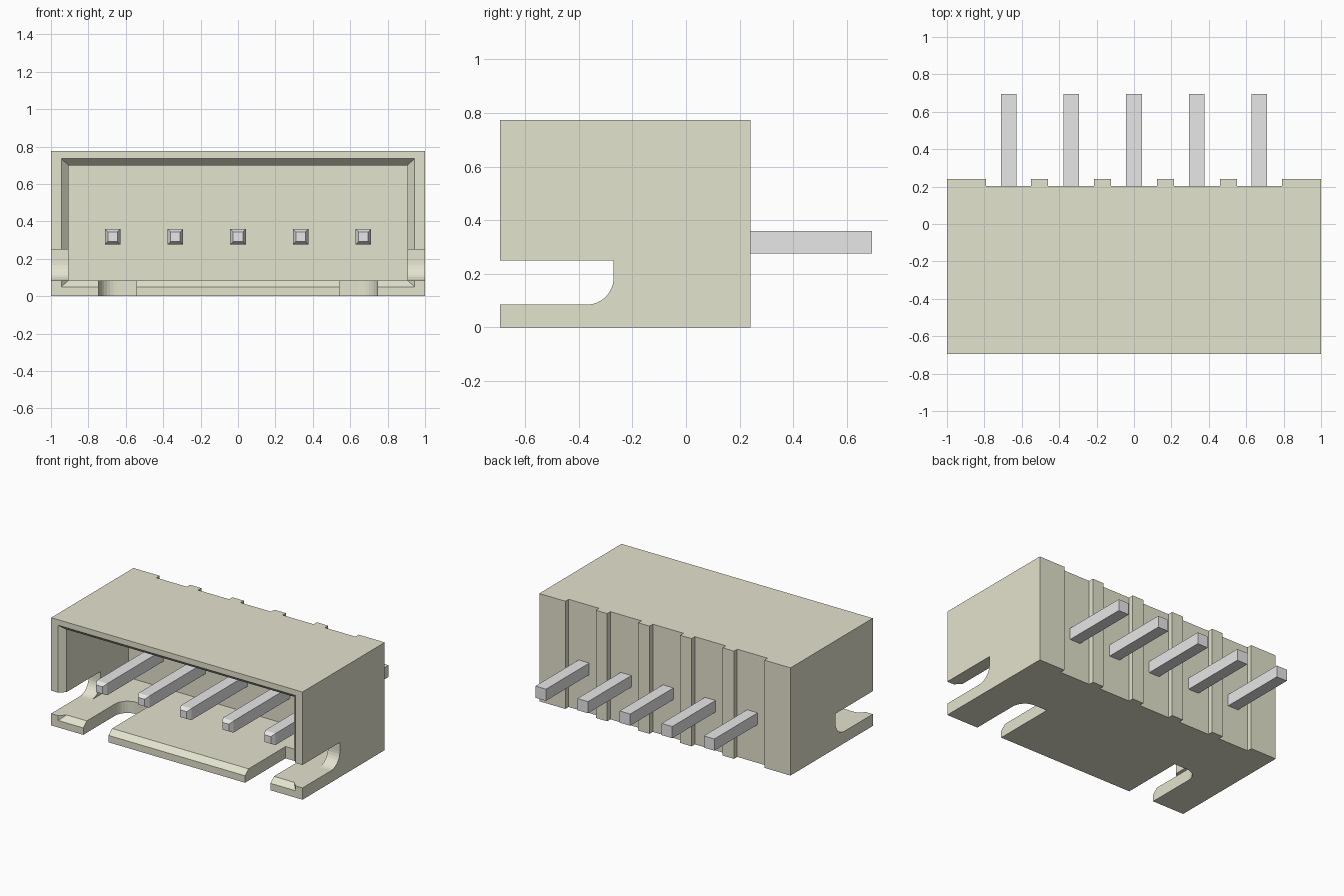
import bpy, bmesh, math
from mathutils import Matrix

if "Cube" in bpy.data.objects:
    bpy.data.objects.remove(bpy.data.objects["Cube"], do_unlink=True)

FRONT, BACK, HEIGHT = -0.695, 0.24, 0.775


def material(name, rgb):
    mat = bpy.data.materials.new(name)
    mat.use_nodes = True
    mat.diffuse_color = (*rgb, 1)
    mat.node_tree.nodes["Principled BSDF"].inputs["Base Color"].default_value = (*rgb, 1)
    return mat


beige = material("beige plastic", (0.775, 0.77, 0.62))
silver = material("silver metal", (0.8, 0.8, 0.8))


def finish(name, bm, mat):
    bmesh.ops.recalc_face_normals(bm, faces=bm.faces)
    mesh = bpy.data.meshes.new(name)
    bm.to_mesh(mesh)
    bm.free()
    mesh.materials.append(mat)
    obj = bpy.data.objects.new(name, mesh)
    bpy.context.collection.objects.link(obj)
    return obj


def loft(name, rings, mat):
    """Closed solid through matching rings of points."""
    bm = bmesh.new()
    loops = [[bm.verts.new(p) for p in ring] for ring in rings]
    n = len(loops[0])
    for a, b in zip(loops, loops[1:]):
        for i in range(n):
            j = (i + 1) % n
            bm.faces.new((a[i], a[j], b[j], b[i]))
    bm.faces.new(loops[0])
    bm.faces.new(loops[-1])
    return finish(name, bm, mat)


def rect(x0, x1, z0, z1, y):
    return [(x0, y, z0), (x1, y, z0), (x1, y, z1), (x0, y, z1)]


def box(name, x, y, z, mat):
    return loft(name, [rect(*x, *z, y[0]), rect(*x, *z, y[1])], mat)


def slot_profile(start, end, plain, rounded, r=0.1, steps=8):
    """Slot outline (depth, across) with one rounded corner at its closed end."""
    s = 1 if plain > rounded else -1
    pts = [(start, plain), (end, plain)]
    for i in range(steps + 1):
        a = math.pi / 2 * i / steps
        pts.append((end - r + r * math.cos(a), rounded + s * r * (1 - math.sin(a))))
    return pts + [(start, rounded)]


# Housing block
housing = box("housing", (-1, 1), (FRONT, BACK), (0, HEIGHT), beige)
cutters = []

# Cavity with a bevelled mouth
e = 0.02
cutters.append(loft("cavity_cutter", [
    rect(-0.945 - e, 0.945 + e, 0.05 - e * 0.875, 0.735 + e * 0.875, FRONT - e),
    rect(-0.905, 0.905, 0.085, 0.70, FRONT + 0.04),
    rect(-0.905, 0.905, 0.085, 0.70, 0.05)], beige))

for s in (-1, 1):
    # Side slots and floor notches
    side = slot_profile(-0.8, -0.27, 0.25, 0.085)
    cutters.append(loft("side_slot_cutter",
                        [[(s * x, y, z) for y, z in side] for x in (0.85, 1.1)], beige))
    floor = slot_profile(-0.8, -0.235, 0.543, 0.745)
    cutters.append(loft("floor_notch_cutter",
                        [[(s * x, y, z) for y, x in floor] for z in (-0.1, 0.2)], beige))

# Shallow grooves between the ribs on the back
for x0, x1 in ((-0.792, -0.55), (-0.46, -0.213), (-0.122, 0.122), (0.213, 0.46), (0.55, 0.792)):
    cutters.append(box("groove_cutter", (x0, x1), (0.203, 0.4), (-0.1, 1), beige))

for c in cutters:
    mod = housing.modifiers.new("cut", "BOOLEAN")
    mod.operation = "DIFFERENCE"
    mod.solver = "EXACT"
    mod.object = c

# Bake the cuts and drop the cutters
bpy.context.view_layer.update()
result = bpy.data.meshes.new_from_object(
    housing.evaluated_get(bpy.context.evaluated_depsgraph_get()))
housing.modifiers.clear()
housing.data = result
for c in cutters:
    bpy.data.objects.remove(c, do_unlink=True)

# Contact pins with tapered front tips
for i in range(5):
    cx, cz = (i - 2) * 0.335, 0.318

    def square(h, y):
        return rect(cx - h, cx + h, cz - h, cz + h, y)

    loft(f"pin_{i + 1}", [square(0.026, -0.62), square(0.042, -0.59), square(0.042, 0.695)], silver)
